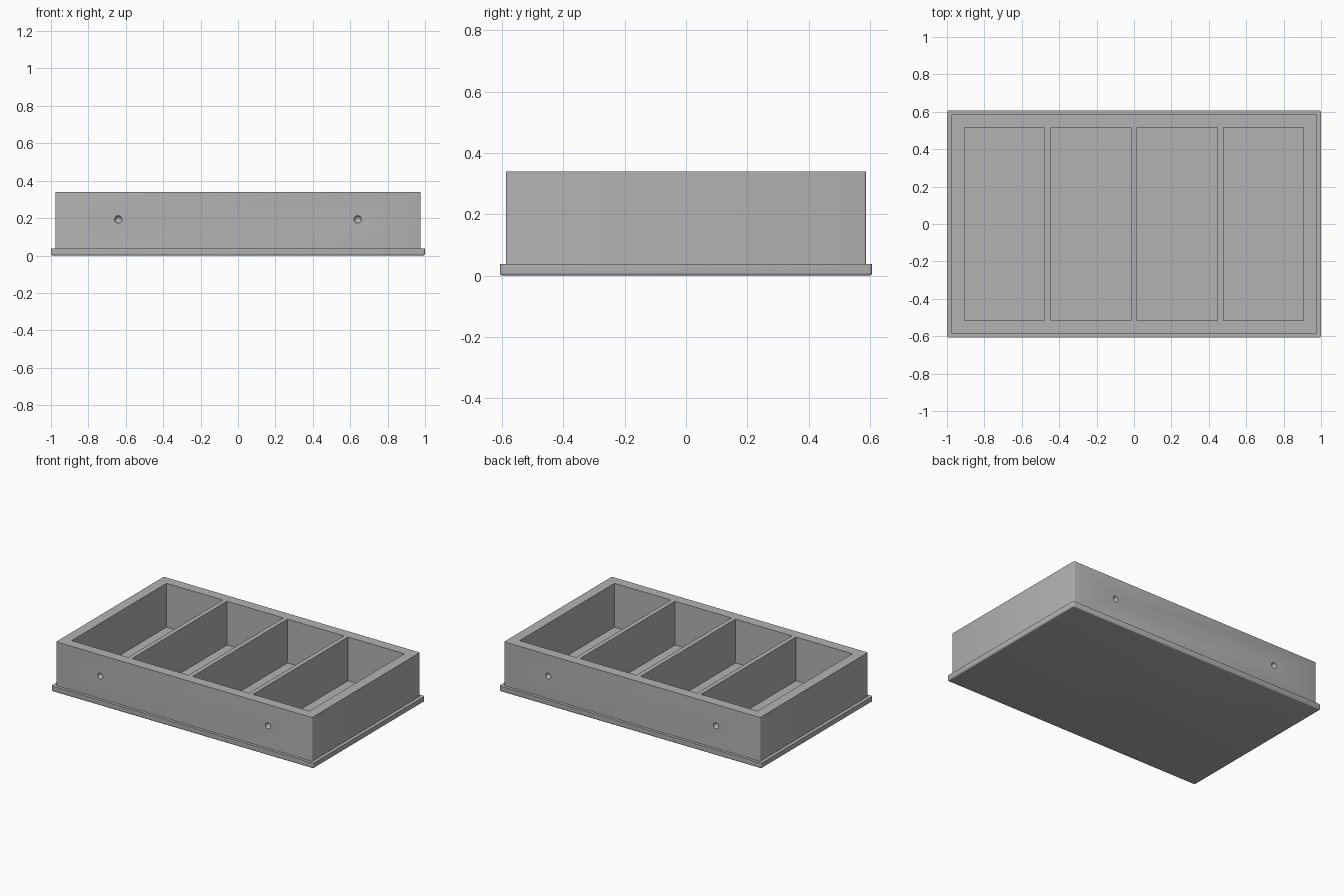
import bpy
import bmesh
from mathutils import Vector

cube = bpy.data.objects.get("Cube")
if cube:
    bpy.data.objects.remove(cube, do_unlink=True)

gray = bpy.data.materials.new("plain gray")
gray.use_nodes = True
color = (0.45, 0.45, 0.45, 1)
gray.diffuse_color = color
gray.node_tree.nodes["Principled BSDF"].inputs["Base Color"].default_value = color

BASE_TOP, TOP = 0.038, 0.34
HALF_X, HALF_Y = 0.977, 0.587


def finish(bm, name):
    mesh = bpy.data.meshes.new(name)
    bm.to_mesh(mesh)
    bm.free()
    mesh.materials.append(gray)
    obj = bpy.data.objects.new(name, mesh)
    bpy.context.collection.objects.link(obj)
    return obj


def box(bm, center_x, half_x, half_y, low, high):
    verts = bmesh.ops.create_cube(bm, size=1)["verts"]
    for v in verts:
        v.co = Vector((center_x + v.co.x * 2 * half_x, v.co.y * 2 * half_y,
                       low + (v.co.z + 0.5) * (high - low)))


def round_edges(bm, keep, radius, segments):
    edges = [e for e in bm.edges if keep(e)]
    bmesh.ops.bevel(bm, geom=edges, offset=radius, segments=segments,
                    profile=0.5, affect='EDGES', clamp_overlap=True)


def upright(e):
    a, b = e.verts
    return abs(a.co.z - b.co.z) > 0.01


def bottom_rim(e):
    return (all(v.co.z < 0.001 for v in e.verts)
            and any(f.normal.z > -0.5 for f in e.link_faces))


def smooth(obj):
    bpy.ops.object.select_all(action='DESELECT')
    obj.select_set(True)
    bpy.context.view_layer.objects.active = obj
    bpy.ops.object.shade_smooth_by_angle(angle=0.6)


# Base plate with rounded underside
bm = bmesh.new()
box(bm, 0, 1.0, 0.607, 0, BASE_TOP)
round_edges(bm, upright, 0.01, 3)
bm.normal_update()
round_edges(bm, bottom_rim, 0.033, 6)
smooth(finish(bm, "base_plate"))

# Tray body
bm = bmesh.new()
box(bm, 0, HALF_X, HALF_Y, BASE_TOP - 0.01, TOP)
round_edges(bm, upright, 0.006, 3)
tray = finish(bm, "tray_body")

# Four compartments
bm = bmesh.new()
for i in range(4):
    box(bm, (i - 1.5) * 0.4615, 0.215, 0.517, -0.1, TOP + 0.1)
pockets = finish(bm, "compartment_cutter")

# Round dimples on the front and back walls
bm = bmesh.new()
for x in (-0.64, 0.64):
    for y in (-HALF_Y, HALF_Y):
        ball = bmesh.ops.create_uvsphere(bm, u_segments=20, v_segments=12, radius=0.02)
        bmesh.ops.translate(bm, verts=ball["verts"], vec=(x, y, 0.193))
dimples = finish(bm, "dimple_cutter")

for cutter in (pockets, dimples):
    cut = tray.modifiers.new(cutter.name, 'BOOLEAN')
    cut.operation = 'DIFFERENCE'
    cut.solver = 'EXACT'
    cut.object = cutter
    bpy.context.view_layer.objects.active = tray
    bpy.ops.object.modifier_apply(modifier=cut.name)
    bpy.data.objects.remove(cutter, do_unlink=True)
smooth(tray)
